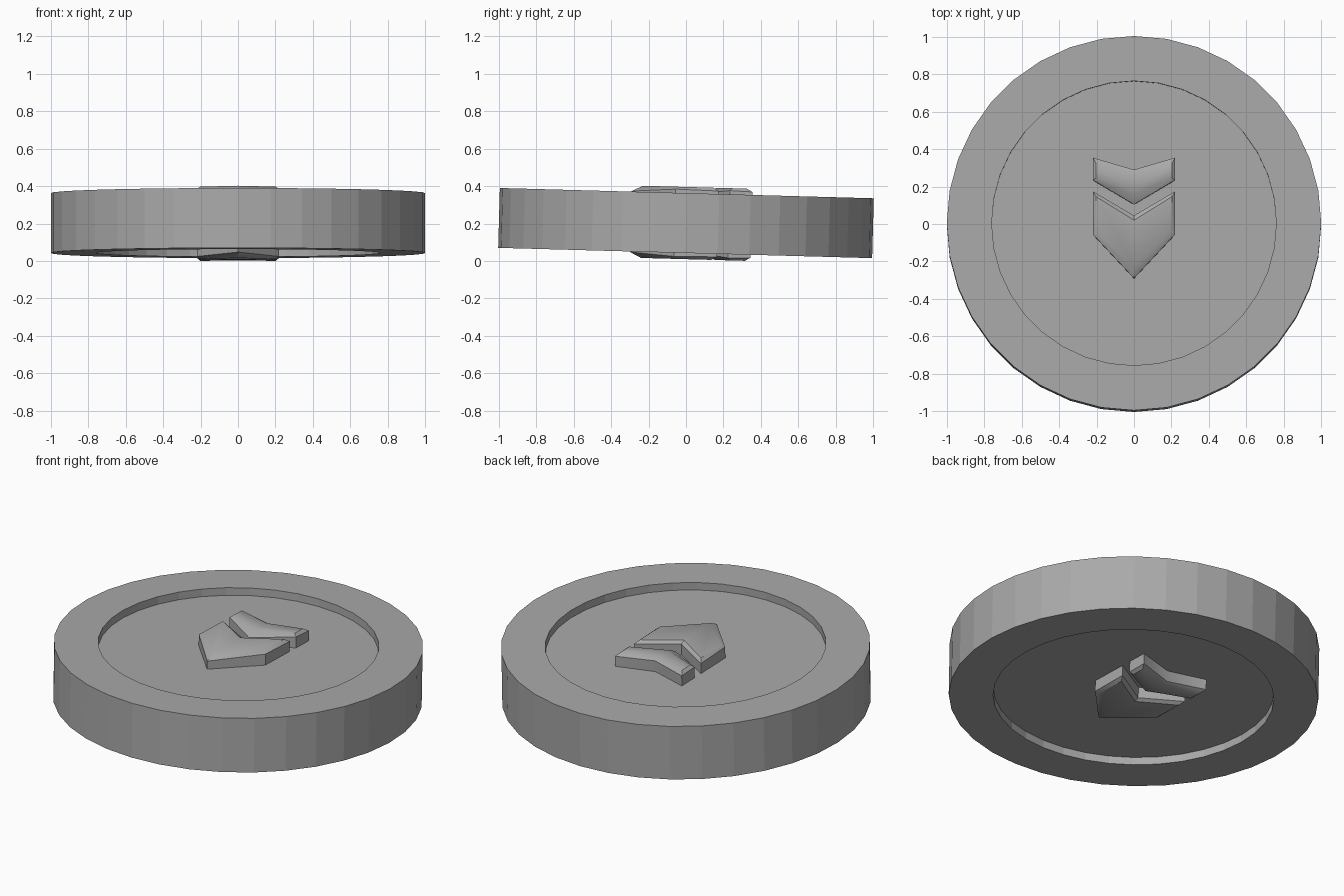
import bpy
import bmesh
from math import cos, sin, tau

cube = bpy.data.objects.get("Cube")
if cube:
    bpy.data.objects.remove(cube)

TILT = -0.0275
CENTRE_Z = 0.2025
SIDES = 36
FLOOR = 0.115      # recessed face, measured from the mid plane
RIM = 0.16         # rim face
CAP = 0.193        # top of the raised emblem

grey = bpy.data.materials.new("plain grey")
grey.use_nodes = True
grey.diffuse_color = (0.4, 0.4, 0.4, 1)
grey.node_tree.nodes["Principled BSDF"].inputs["Base Color"].default_value = (0.4, 0.4, 0.4, 1)


def finish(bm, name):
    """Turn a bmesh into a slightly tilted object."""
    bmesh.ops.recalc_face_normals(bm, faces=bm.faces)
    mesh = bpy.data.meshes.new(name)
    bm.to_mesh(mesh)
    bm.free()
    mesh.materials.append(grey)
    obj = bpy.data.objects.new(name, mesh)
    bpy.context.collection.objects.link(obj)
    obj.location.z = CENTRE_Z
    obj.rotation_euler.x = TILT
    return obj


def bridge(bm, a, b):
    for i in range(len(a)):
        j = (i + 1) % len(a)
        bm.faces.new((a[i], a[j], b[j], b[i]))


# Disc: rim with a round recess on both faces
bm = bmesh.new()
profile = [(0.76, FLOOR), (0.76, RIM), (1, RIM), (1, -RIM), (0.76, -RIM), (0.76, -FLOOR)]
rings = [[bm.verts.new((r * cos(tau * i / SIDES), r * sin(tau * i / SIDES), z))
          for i in range(SIDES)] for r, z in profile]
for upper, lower in zip(rings, rings[1:]):
    bridge(bm, upper, lower)
bm.faces.new(rings[0])
bm.faces.new(rings[-1])
finish(bm, "disc")


def emblem(name, top, shoulder, notch, tip, side):
    """Raised pointed plate with chamfered edges; its tip dips towards the disc."""
    w, inset = 0.22, 0.018
    outline = [(0, tip, 0.163), (w, shoulder, 0.180), (w, top, 0.176),
               (0, notch, 0.180), (-w, top, 0.176), (-w, shoulder, 0.180)]
    crown = [(0, tip + 0.06), (w - inset, shoulder + 0.01), (w - inset, top - 0.03),
             (0, notch - 0.025), (inset - w, top - 0.03), (inset - w, shoulder + 0.01)]
    bm = bmesh.new()
    base = [bm.verts.new((x, y, side * (FLOOR - 0.005))) for x, y, z in outline]
    edge = [bm.verts.new((x, y, side * z)) for x, y, z in outline]
    cap = [bm.verts.new((x, y, side * CAP)) for x, y in crown]
    bridge(bm, base, edge)
    bridge(bm, edge, cap)
    # Split both ends along the centre line so they stay convex
    for ring in (base, cap):
        bm.faces.new(ring[:4])
        bm.faces.new([ring[0]] + ring[3:])
    obj = finish(bm, name)
    bpy.context.view_layer.objects.active = obj
    for other in bpy.context.selected_objects:
        other.select_set(False)
    obj.select_set(True)
    bpy.ops.object.shade_smooth_by_angle(angle=0.6)


# Emblem on the upper and lower faces
for label, side in (("upper", 1), ("lower", -1)):
    emblem(label + "_shield", 0.17, -0.06, 0.04, -0.295, side)
    emblem(label + "_chevron", 0.35, 0.23, 0.285, 0.10, side)
